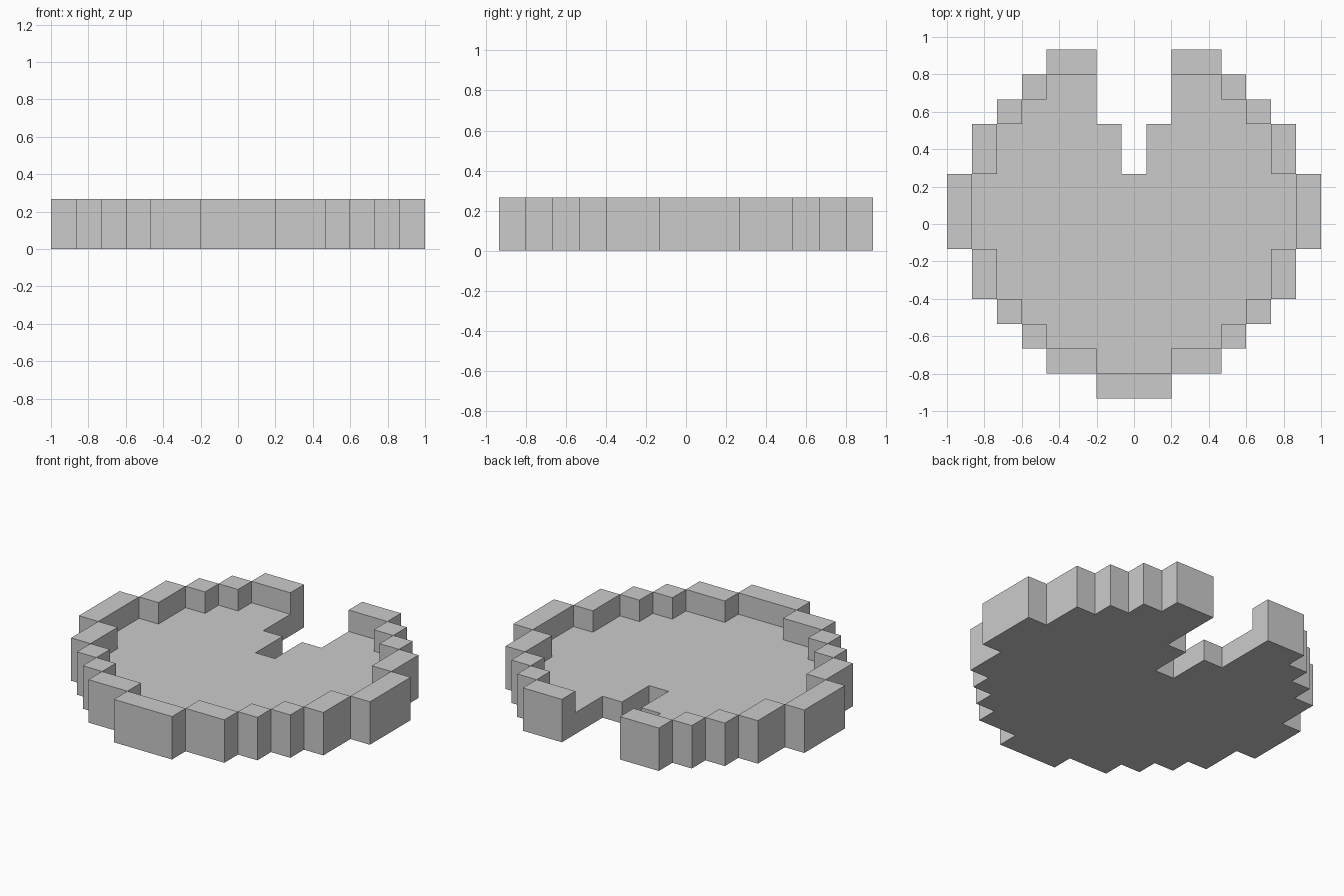
import bpy, bmesh
from math import radians

if "Cube" in bpy.data.objects:
    bpy.data.objects.remove(bpy.data.objects["Cube"])

U = 2 / 15                                   # size of one block
# half width of each row, front (-y) to back (+y)
REACH = [1, 3, 4, 5, 6, 6, 7, 7, 7, 6, 6, 5, 4, 3]
# rows whose rim is more than one block wide: innermost rim block
RIM_START = {0: 0, 1: 2, 13: 2}


def height(i, j):
    """Number of block layers at column i (-7..7), row j (0..13)."""
    a = abs(i)
    if not 0 <= j < len(REACH) or a > REACH[j]:
        return 0
    if (j >= 9 and a == 0) or (j >= 11 and a <= 1):   # stepped notch
        return 0
    return 2 if a >= RIM_START.get(j, REACH[j]) else 1


bm = bmesh.new()


def quad(*pts):
    bm.faces.new([bm.verts.new((x * U, y * U, z * U)) for x, y, z in pts])


for j in range(len(REACH)):
    for i in range(-7, 8):
        h = height(i, j)
        if not h:
            continue
        x0, x1, y0, y1 = i - .5, i + .5, j - 7, j - 6
        # top and underside
        quad((x0, y0, h), (x1, y0, h), (x1, y1, h), (x0, y1, h))
        quad((x0, y1, 0), (x1, y1, 0), (x1, y0, 0), (x0, y0, 0))
        # exposed walls, one layer at a time
        sides = [((0, -1), (x0, y0), (x1, y0)), ((1, 0), (x1, y0), (x1, y1)),
                 ((0, 1), (x1, y1), (x0, y1)), ((-1, 0), (x0, y1), (x0, y0))]
        for (dx, dy), p, q in sides:
            for k in range(height(i + dx, j + dy), h):
                quad((*p, k), (*q, k), (*q, k + 1), (*p, k + 1))

# weld the blocks and merge coplanar faces
bmesh.ops.remove_doubles(bm, verts=bm.verts, dist=1e-4)
bmesh.ops.dissolve_limit(bm, angle_limit=radians(1), verts=bm.verts, edges=bm.edges)

mesh = bpy.data.meshes.new("rimmed_leaf_pad")
bm.to_mesh(mesh)
bm.free()
bpy.context.collection.objects.link(bpy.data.objects.new("rimmed_leaf_pad", mesh))
